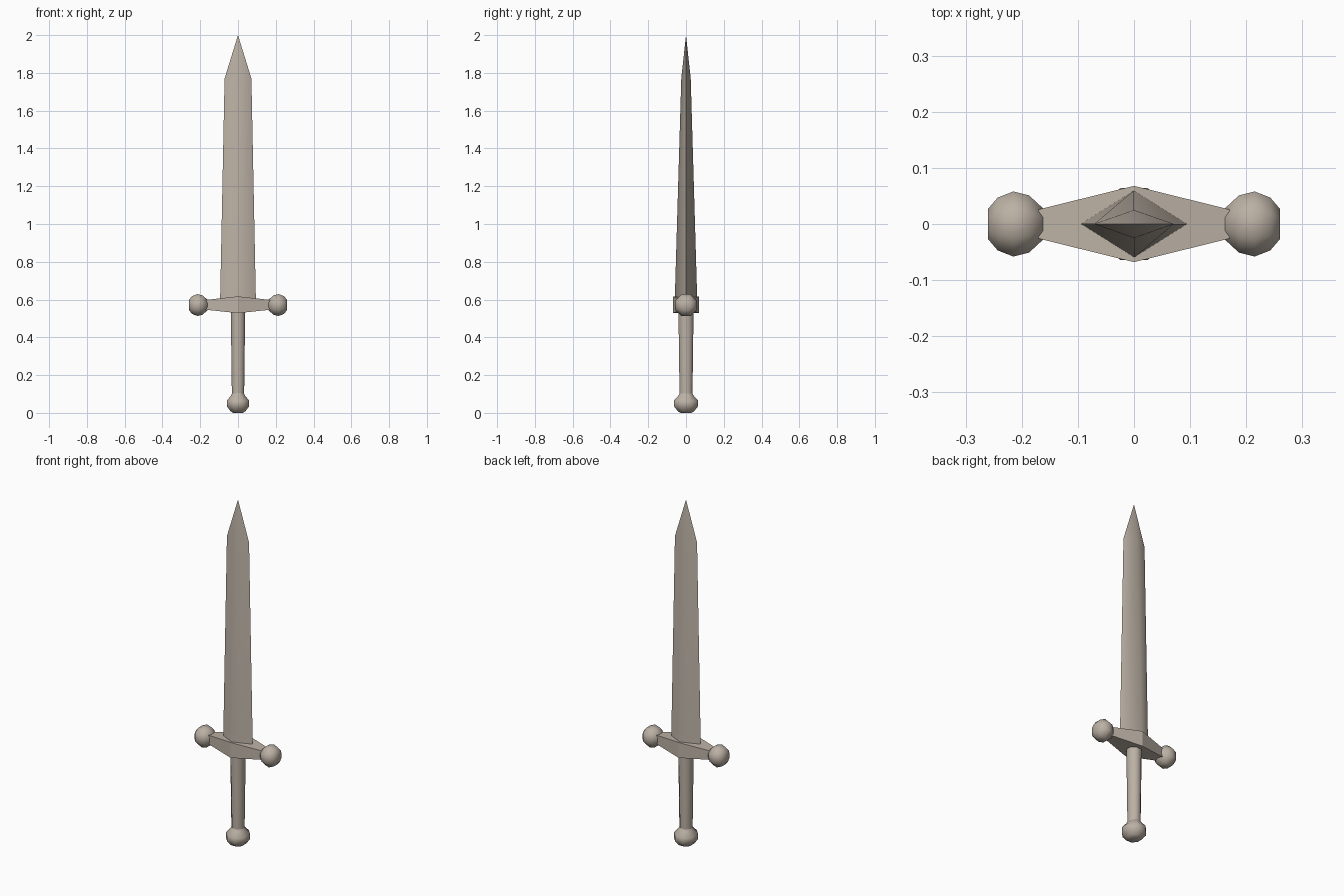
import bpy, bmesh, math
from mathutils import Matrix

if "Cube" in bpy.data.objects:
    bpy.data.objects.remove(bpy.data.objects["Cube"])

steel = bpy.data.materials.new("warm_grey")
steel.diffuse_color = (0.50, 0.44, 0.375, 1)
steel.use_nodes = True
steel.node_tree.nodes["Principled BSDF"].inputs["Base Color"].default_value = steel.diffuse_color


def loft(name, rings, smooth=None):
    """Skin a list of vertex rings (a one-point ring makes a tip) and cap the ends."""
    bm = bmesh.new()
    loops = [[bm.verts.new(p) for p in ring] for ring in rings]
    for a, b in zip(loops, loops[1:]):
        n = len(a)
        for i in range(n):
            j = (i + 1) % n
            bm.faces.new((a[i], a[j], b[0]) if len(b) == 1 else (a[i], a[j], b[j], b[i]))
    for end in (loops[0], loops[-1]):
        if len(end) > 2:
            bm.faces.new(end)
    bmesh.ops.recalc_face_normals(bm, faces=bm.faces)
    mesh = bpy.data.meshes.new(name)
    bm.to_mesh(mesh)
    bm.free()
    mesh.materials.append(steel)
    ob = bpy.data.objects.new(name, mesh)
    bpy.context.collection.objects.link(ob)
    if smooth:
        bpy.ops.object.select_all(action='DESELECT')
        ob.select_set(True)
        bpy.context.view_layer.objects.active = ob
        bpy.ops.object.shade_smooth_by_angle(angle=math.radians(smooth))
    return ob


def diamond(w, d, z):
    return [(w, 0, z), (0, d, z), (-w, 0, z), (0, -d, z)]


def turned(name, profile, sx=1.0, sides=8):
    """Eight-sided turned part about z; profile is (apothem, z), flats face x and y."""
    k = 1 / math.cos(math.pi / sides)
    rings = []
    for r, z in profile:
        angles = [(i + 0.5) * 2 * math.pi / sides for i in range(sides)]
        rings.append([(sx * k * r * math.cos(a), k * r * math.sin(a), z) for a in angles])
    return loft(name, rings, 62)


# Blade: tapering diamond section with a soft central ridge
loft("blade", [diamond(0.095, 0.06, 0.58), diamond(0.071, 0.025, 1.77), [(0, 0, 2.0)]], 72)

# Grip and pommel
turned("grip", [(0.034, 0.08), (0.040, 0.54)], 0.95)
turned("pommel", [(0.028, 0.0), (0.042, 0.008), (0.064, 0.035), (0.064, 0.065),
                  (0.040, 0.092), (0.034, 0.105)], 0.92)

# Crossguard: thick in the middle, tapering to both ends
guard = []
for x, d, lo, hi in ((-0.17, 0.026, 0.546, 0.598), (0, 0.068, 0.528, 0.617), (0.17, 0.026, 0.546, 0.598)):
    guard.append([(x, -d, lo), (x, d, lo), (x, d, hi), (x, -d, hi)])
loft("crossguard", guard)

# Knobs on both ends of the guard
for side, label in ((1, "right"), (-1, "left")):
    knob = turned("guard_knob_" + label, [(0.026, 0.160), (0.051, 0.187), (0.058, 0.215),
                                          (0.047, 0.243), (0.027, 0.260)])
    knob.data.transform(Matrix.Translation((0, 0, 0.571)) @
                        Matrix.Rotation(side * math.pi / 2, 4, 'Y'))
